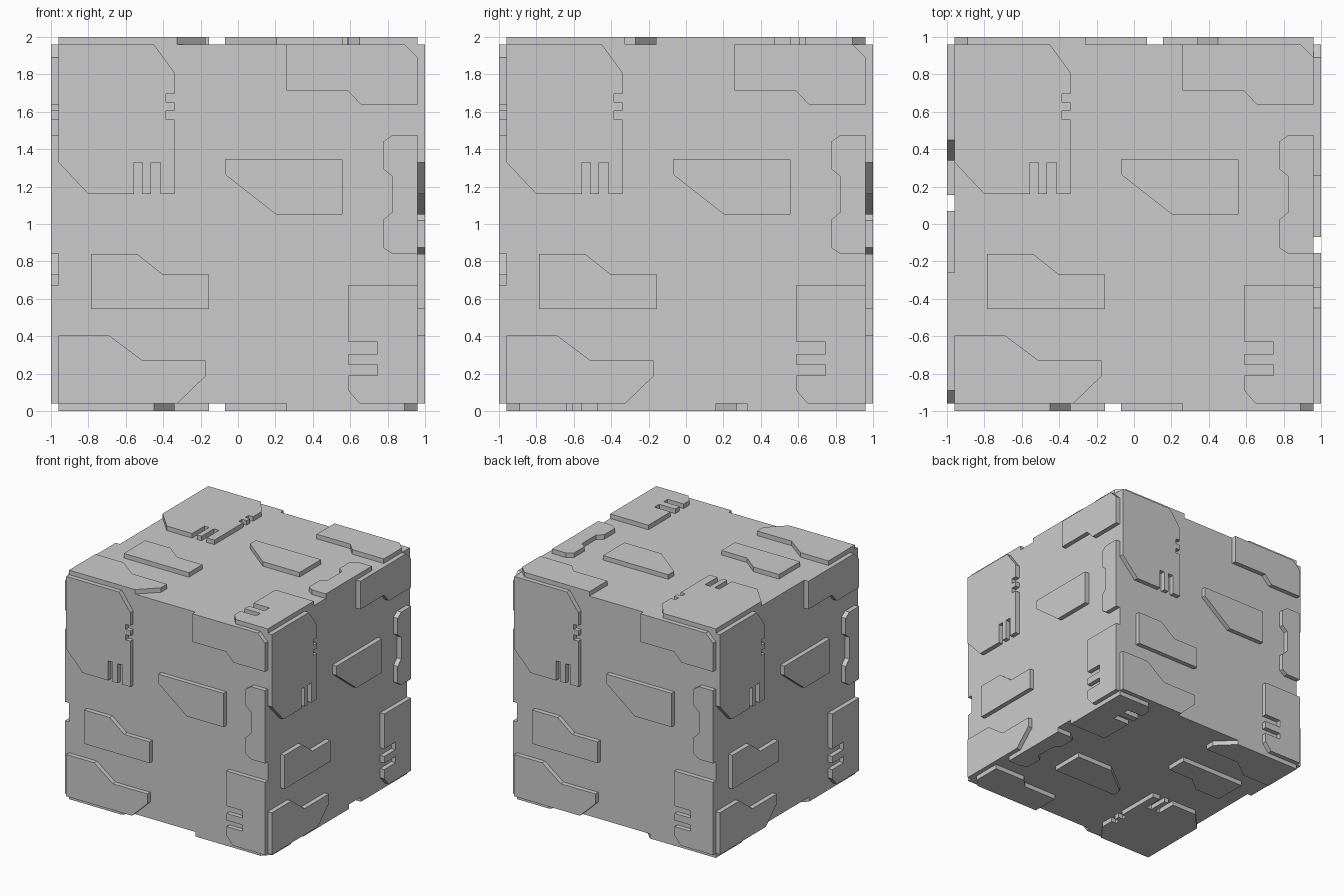
import bpy, bmesh
from mathutils import Matrix, Vector

if "Cube" in bpy.data.objects:
    bpy.data.objects.remove(bpy.data.objects["Cube"])

HALF, TOP = 0.96, 1.0          # core half-size, raised panel height
CENTRE = Vector((0, 0, 1))

# Panel outlines in face coordinates (u right, v up, origin at face centre)
PANELS = {
    "notched_panel": [(-.96, .96), (-.45, .96), (-.34, .81), (-.34, .695), (-.385, .695),
                      (-.385, .65), (-.34, .65), (-.34, .605), (-.385, .605), (-.385, .56),
                      (-.34, .56), (-.34, .16), (-.415, .16), (-.415, .33), (-.465, .33),
                      (-.465, .16), (-.51, .16), (-.51, .33), (-.555, .33), (-.555, .16),
                      (-.8, .16), (-.96, .33)],
    "upper_corner_panel": [(.26, .96), (.89, .96), (.96, .89), (.96, .64), (.655, .64),
                           (.585, .715), (.26, .715)],
    "wedge_panel": [(-.07, .345), (.56, .345), (.56, .05), (.205, .05), (-.07, .265)],
    "edge_bracket": [(.96, .475), (.825, .475), (.775, .44), (.775, .295), (.825, .255),
                     (.825, .065), (.775, .02), (.775, -.125), (.825, -.16), (.96, -.16)],
    "stepped_panel": [(-.785, -.16), (-.54, -.16), (-.4, -.27), (-.155, -.27),
                      (-.155, -.455), (-.785, -.455)],
    "lower_corner_panel": [(-.96, -.595), (-.69, -.595), (-.51, -.73), (-.175, -.73),
                           (-.175, -.815), (-.325, -.96), (-.96, -.96)],
    "slotted_panel": [(.59, -.325), (.96, -.325), (.96, -.96), (.65, -.96), (.59, -.89),
                      (.59, -.81), (.745, -.81), (.745, -.755), (.59, -.755), (.59, -.695),
                      (.745, -.695), (.745, -.63), (.59, -.63)],
}

# Each cube face: its u and v directions (outward normal is u x v)
FACES = {
    "front": ((1, 0, 0), (0, 0, 1)),
    "right": ((0, 1, 0), (0, 0, 1)),
    "back": ((-1, 0, 0), (0, 0, 1)),
    "left": ((0, -1, 0), (0, 0, 1)),
    "top": ((1, 0, 0), (0, 1, 0)),
    "bottom": ((1, 0, 0), (0, -1, 0)),
}


def panel_mesh(name, outline):
    bm = bmesh.new()
    base = bm.faces.new([bm.verts.new((u, v, HALF)) for u, v in outline])
    ext = bmesh.ops.extrude_face_region(bm, geom=[base], use_keep_orig=True)
    moved = [g for g in ext["geom"] if isinstance(g, bmesh.types.BMVert)]
    bmesh.ops.translate(bm, verts=moved, vec=(0, 0, TOP - HALF))
    bmesh.ops.recalc_face_normals(bm, faces=bm.faces)
    mesh = bpy.data.meshes.new(name)
    bm.to_mesh(mesh)
    bm.free()
    return mesh


# Core cube
bpy.ops.mesh.primitive_cube_add(size=2 * HALF, location=CENTRE)
bpy.context.object.name = "core_cube"

# Same set of raised panels on all six faces
for panel, outline in PANELS.items():
    mesh = panel_mesh(panel, outline)
    for face, (u, v) in FACES.items():
        u, v = Vector(u), Vector(v)
        rot = Matrix((u, v, u.cross(v))).transposed().to_4x4()
        obj = bpy.data.objects.new(f"{face}_{panel}", mesh)
        obj.matrix_world = Matrix.Translation(CENTRE) @ rot
        bpy.context.collection.objects.link(obj)
